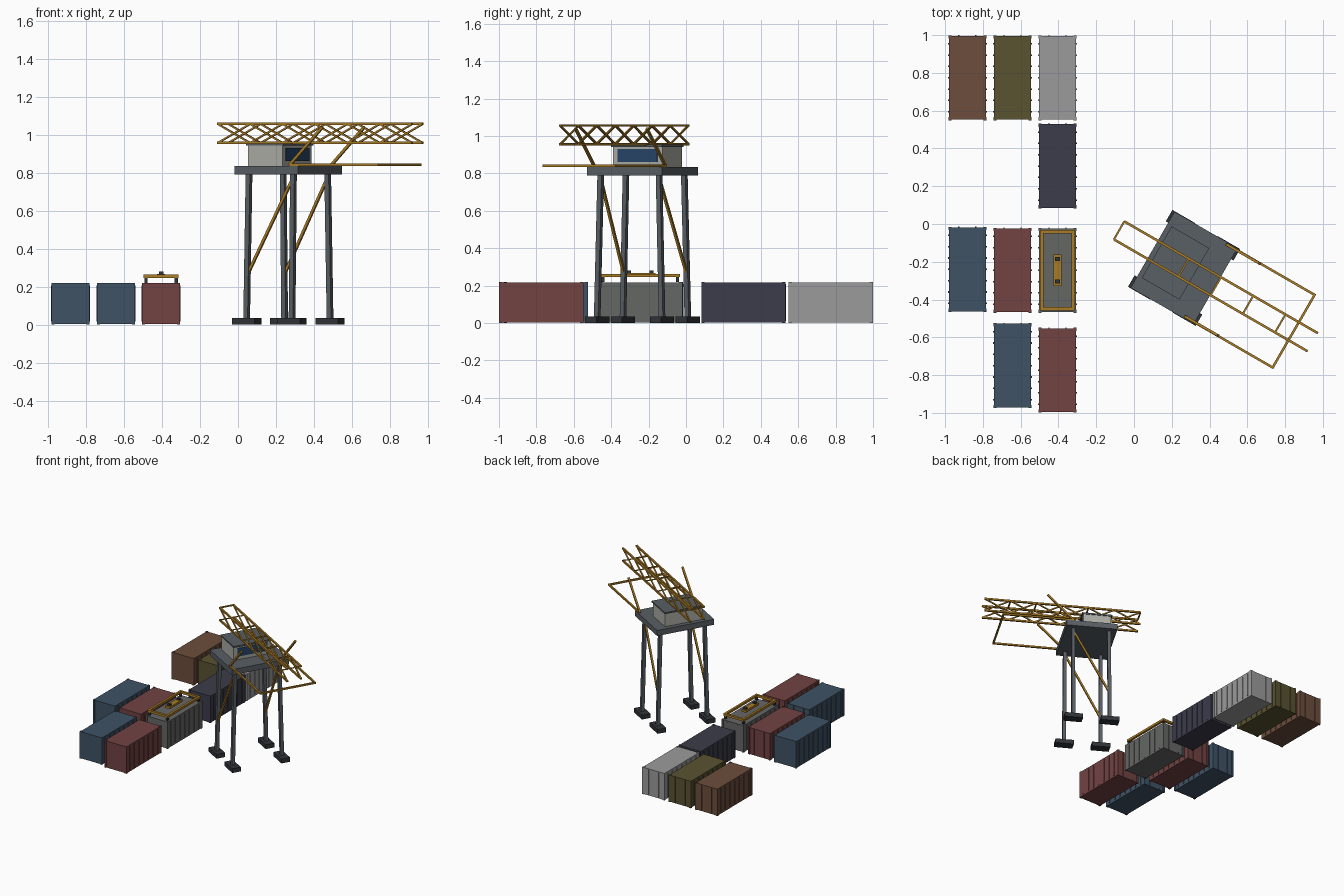
import bpy, bmesh
from math import radians
from mathutils import Matrix, Vector

if "Cube" in bpy.data.objects:
    bpy.data.objects.remove(bpy.data.objects["Cube"])

IDENT = Matrix.Identity(4)
CRANE = Matrix.Translation((0.265, -0.2325, 0)) @ Matrix.Rotation(radians(-30), 4, 'Z')

mats = {}
def mat(name, rgb):
    m = bpy.data.materials.new(name)
    m.diffuse_color = (*rgb, 1)
    m.use_nodes = True
    m.node_tree.nodes["Principled BSDF"].inputs["Base Color"].default_value = m.diffuse_color
    mats[name] = m

mat("yellow", (0.40, 0.20, 0.02))
mat("steel", (0.10, 0.115, 0.13))
mat("dark", (0.03, 0.033, 0.038))
mat("cab", (0.42, 0.42, 0.38))
mat("glass", (0.02, 0.06, 0.14))
mat("blue", (0.05, 0.085, 0.13))
mat("red", (0.17, 0.055, 0.055))
mat("brown", (0.15, 0.075, 0.045))
mat("olive", (0.10, 0.085, 0.03))
mat("light_grey", (0.33, 0.33, 0.33))
mat("navy", (0.045, 0.045, 0.07))
mat("grey", (0.13, 0.135, 0.13))


class Part:
    """Collects boxes and beams into one named object."""
    def __init__(self):
        self.bm = bmesh.new()

    def box(self, c, s):
        m = Matrix.Translation(c) @ Matrix.Diagonal((*s, 1))
        bmesh.ops.create_cube(self.bm, size=1, matrix=m)

    def beam(self, p, q, w):
        p, q = Vector(p), Vector(q)
        z = (q - p).normalized()
        ref = Vector((0, 0, 1)) if abs(z.z) < 0.99 else Vector((1, 0, 0))
        if abs(z.y) < 0.2:
            ref = Vector((0, 1, 0))
        x = ref.cross(z).normalized()
        y = z.cross(x)
        rot = Matrix((x, y, z)).transposed().to_4x4()
        m = Matrix.Translation((p + q) / 2) @ rot @ Matrix.Diagonal((w, w, (q - p).length, 1))
        bmesh.ops.create_cube(self.bm, size=1, matrix=m)

    def done(self, name, material, matrix=IDENT):
        me = bpy.data.meshes.new(name)
        self.bm.to_mesh(me)
        self.bm.free()
        ob = bpy.data.objects.new(name, me)
        me.materials.append(mats[material])
        ob.matrix_world = matrix
        bpy.context.collection.objects.link(ob)


# Shipping containers: body, side ribs, corner posts, door bars at the back
W, L, H = 0.196, 0.444, 0.22
def container(name, x, y, color):
    p = Part()
    p.box((0, 0, H / 2), (W, L, H - 0.004))
    for sx in (-1, 1):
        for i in range(7):
            p.box((sx * W / 2, (i - 3) * 0.06, H / 2), (0.009, 0.008, H - 0.03))
        for sy in (-1, 1):
            p.box((sx * (W / 2 - 0.006), sy * (L / 2 - 0.006), H / 2), (0.016, 0.018, H))
    for dx in (-0.045, 0.045):
        p.box((dx, L / 2, H / 2), (0.007, 0.009, H - 0.02))
    p.done(name, color, Matrix.Translation((x, y, 0)))

X1, X2, X3 = -0.882, -0.643, -0.405
for name, x, y, color in (
        ("container_brown", X1, 0.774, "brown"),
        ("container_olive", X2, 0.774, "olive"),
        ("container_light_grey", X3, 0.774, "light_grey"),
        ("container_navy", X3, 0.307, "navy"),
        ("container_blue_left", X1, -0.24, "blue"),
        ("container_red_middle", X2, -0.245, "red"),
        ("container_grey", X3, -0.245, "grey"),
        ("container_blue_front", X2, -0.75, "blue"),
        ("container_red_front", X3, -0.774, "red")):
    container(name, x, y, color)

# Lifting spreader resting on the grey container
SP = Matrix.Translation((X3, -0.245, 0))
p = Part()
for s in (-1, 1):
    p.box((s * 0.083, 0, 0.254), (0.018, 0.424, 0.018))
    p.box((0, s * 0.203, 0.254), (0.184, 0.018, 0.018))
p.box((0, 0, 0.258), (0.042, 0.165, 0.018))
p.done("spreader_frame", "yellow", SP)
p = Part()
for sx in (-1, 1):
    for sy in (-1, 1):
        p.box((sx * 0.08, sy * 0.2, 0.233), (0.016, 0.016, 0.026))
for sy in (-1, 1):
    p.box((0, sy * 0.06, 0.273), (0.024, 0.02, 0.014))
p.done("spreader_locks", "dark", SP)

# Crane feet, legs and diagonal braces
feet, legs, braces = Part(), Part(), Part()
for sv in (-1, 1):
    for su in (-1, 1):
        feet.box((su * 0.138, sv * 0.2, 0.0175), (0.138, 0.07, 0.035))
        legs.beam((su * 0.138, sv * 0.2, 0.03), (su * 0.135, sv * 0.18, 0.80), 0.026)
    braces.beam((-0.138, sv * 0.194, 0.26), (0.135, sv * 0.181, 0.775), 0.014)
feet.done("feet", "dark", CRANE)
legs.done("legs", "steel", CRANE)
braces.done("leg_braces", "yellow", CRANE)

# Platform and machinery cab
p = Part()
p.box((0, 0, 0.8125), (0.385, 0.465, 0.045))
p.done("platform", "steel", CRANE)
p = Part()
p.box((-0.052, 0, 0.889), (0.21, 0.305, 0.112))
p.done("cab", "cab", CRANE)
p = Part()
p.box((-0.052, 0, 0.948), (0.23, 0.315, 0.012))
p.done("cab_roof", "steel", CRANE)
p = Part()
p.box((0.053, 0, 0.896), (0.008, 0.245, 0.068))
p.done("cab_window", "glass", CRANE)

# Lattice boom: two flat trusses joined by cross members
U0, U1, N = -0.397, 0.785, 6
ZB, ZT = 0.956, 1.056
step = (U1 - U0) / N
chords, lattice, ties = Part(), Part(), Part()
for v in (-0.055, 0.055):
    for z in (ZB, ZT):
        chords.beam((U0, v, z), (U1, v, z), 0.013)
    for i in range(N):
        a, b = U0 + i * step, U0 + (i + 1) * step
        lattice.beam((a, v, ZB), (b, v, ZT), 0.009)
        lattice.beam((a, v, ZT), (b, v, ZB), 0.009)
for i in (0, 2, 3, 4, 5):
    ties.beam((U0 + i * step, -0.055, ZT), (U0 + i * step, 0.055, ZT), 0.01)
chords.done("boom_chords", "yellow", CRANE)
lattice.done("boom_lattice", "yellow", CRANE)
ties.done("boom_cross_members", "yellow", CRANE)

# Lower outrigger frame and raked struts
p = Part()
for s in (-1, 1):
    p.beam((0.14, s * 0.222, 0.841), (0.676, s * 0.222, 0.841), 0.013)
p.beam((0.67, -0.222, 0.841), (0.67, 0.222, 0.841), 0.013)
p.done("outrigger_frame", "yellow", CRANE)
p = Part()
for s in (-1, 1):
    p.beam((0.135, s * 0.22, 0.84), (0.335, s * 0.22, 1.04), 0.014)
p.done("raked_struts", "yellow", CRANE)
